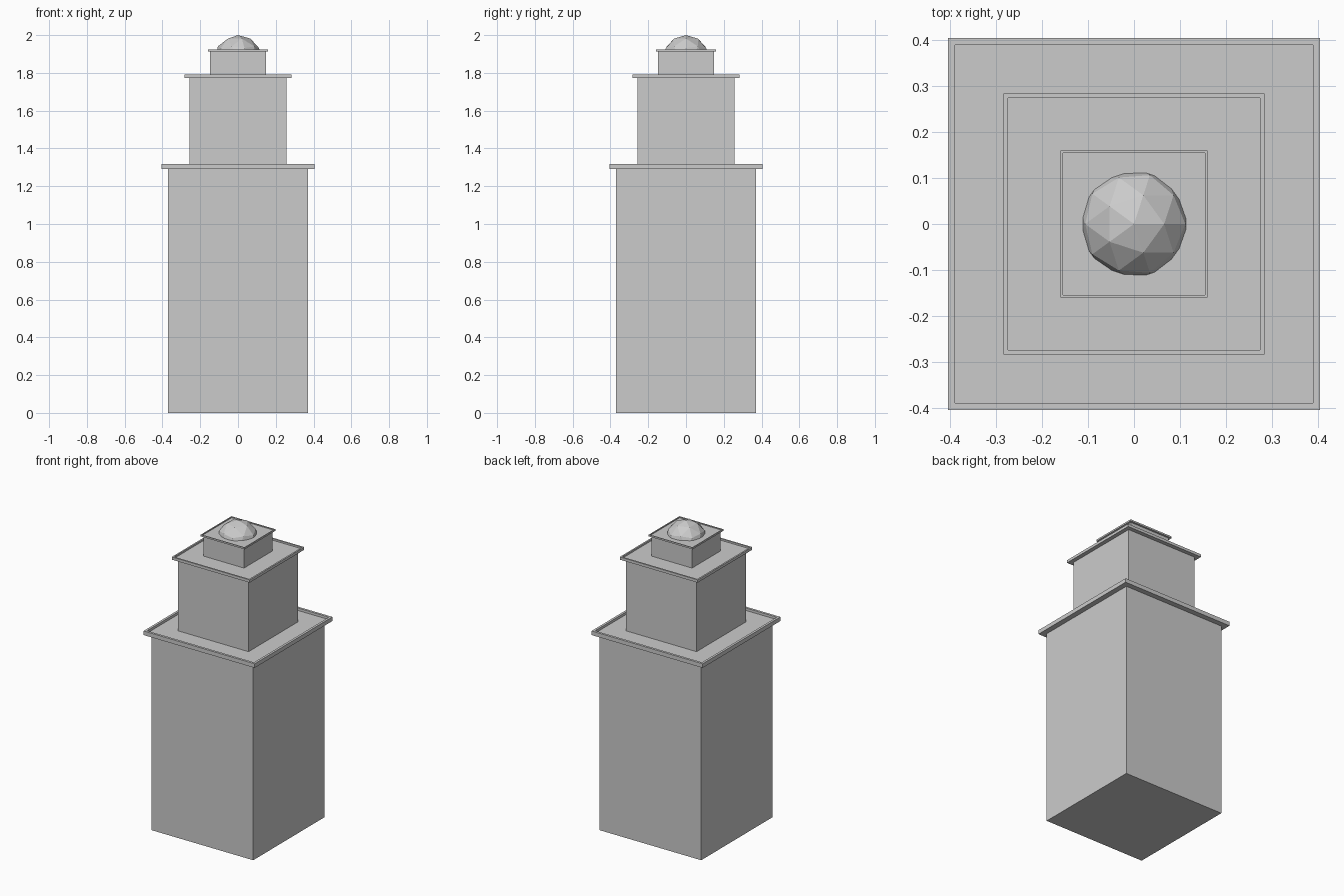
import bpy
import bmesh
from mathutils import Matrix

default_cube = bpy.data.objects.get("Cube")
if default_cube:
    bpy.data.objects.remove(default_cube, do_unlink=True)

stone = bpy.data.materials.new("light grey stone")
stone.use_nodes = True
colour = (0.6, 0.6, 0.6, 1.0)
stone.diffuse_color = colour
stone.node_tree.nodes["Principled BSDF"].inputs["Base Color"].default_value = colour


def finish(bm, name):
    mesh = bpy.data.meshes.new(name)
    bm.to_mesh(mesh)
    bm.free()
    mesh.materials.append(stone)
    obj = bpy.data.objects.new(name, mesh)
    bpy.context.scene.collection.objects.link(obj)
    return obj


def square_block(name, half, bottom, top, rim=0.0, recess=0.0):
    """Square block, optionally with a raised rim around a sunken top."""
    bm = bmesh.new()
    height = top - bottom
    placing = Matrix.Translation((0, 0, (bottom + top) / 2))
    placing = placing @ Matrix.Diagonal((2 * half, 2 * half, height, 1))
    bmesh.ops.create_cube(bm, size=1, matrix=placing)
    if rim:
        bm.normal_update()
        roof = max(bm.faces, key=lambda f: f.calc_center_median().z)
        bmesh.ops.inset_region(bm, faces=[roof], thickness=rim)
        # Step the inset roof straight down to leave a parapet
        floor = bmesh.ops.extrude_discrete_faces(bm, faces=[roof])["faces"]
        for vert in floor[0].verts:
            vert.co.z -= recess
        bmesh.ops.recalc_face_normals(bm, faces=bm.faces)
    return finish(bm, name)


# Stacked tiers, each capped by an overhanging ledge with a parapet
tiers = [
    # name, wall half, wall base, ledge base, ledge top, ledge half, rim
    ("lower", 0.37, 0.0, 1.29, 1.317, 0.405, 0.022),
    ("middle", 0.257, 1.30, 1.773, 1.791, 0.284, 0.0145),
    ("upper", 0.147, 1.78, 1.912, 1.923, 0.16, 0.008),
]
for name, wall, base, ledge, top, ledge_half, rim in tiers:
    square_block(name + "_tier", wall, base, ledge, )
    square_block(name + "_ledge", ledge_half, ledge, top, rim, (top - ledge) * 0.6)

# Faceted dome, its lower half sunk into the upper tier
bm = bmesh.new()
bmesh.ops.create_icosphere(bm, subdivisions=2, radius=0.125,
                           matrix=Matrix.Translation((0, 0, 1.875)))
finish(bm, "dome")
